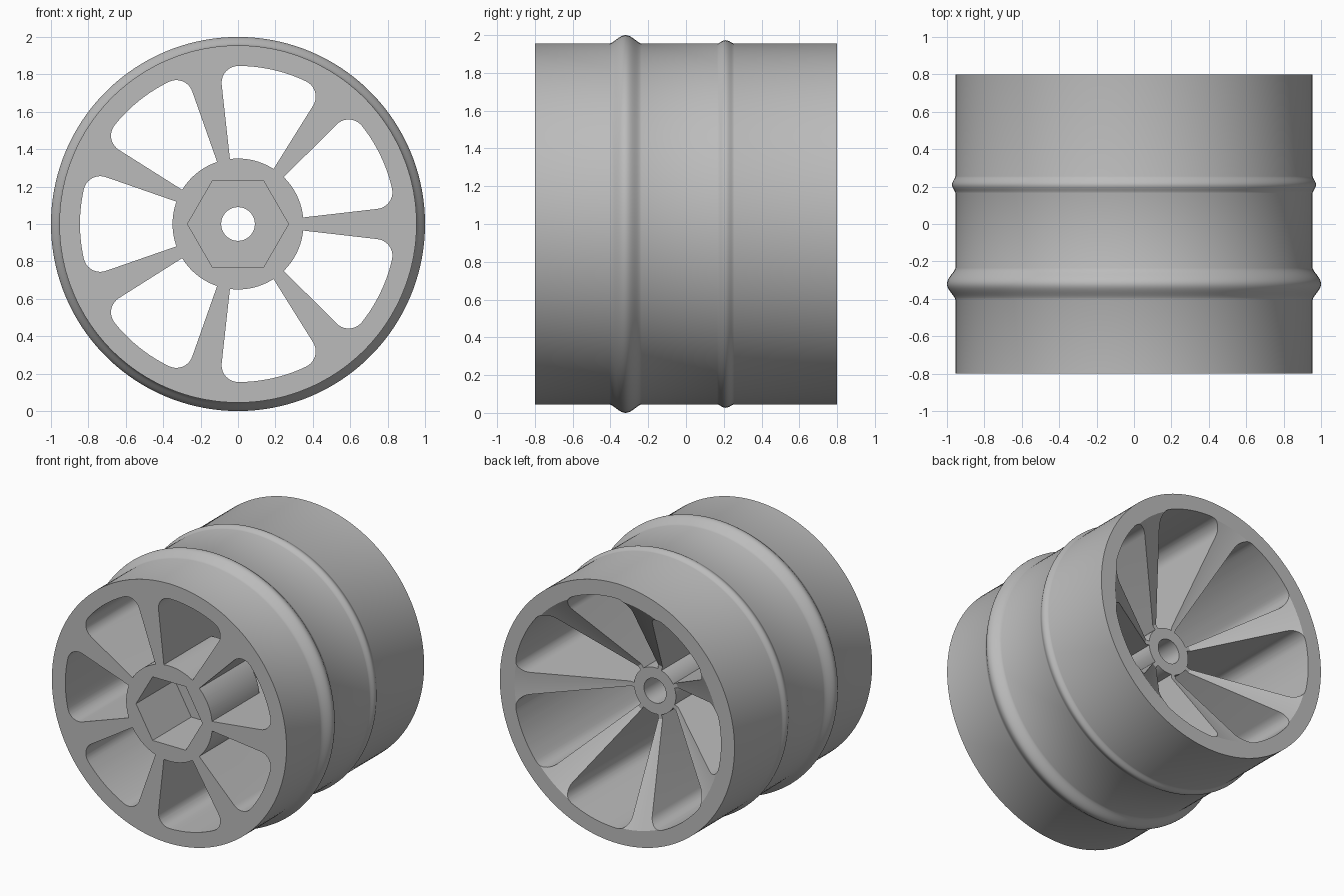
import bpy, bmesh
from math import sin, cos, tan, pi, asin, atan, radians

if "Cube" in bpy.data.objects:
    bpy.data.objects.remove(bpy.data.objects["Cube"], do_unlink=True)

SPOKES, RIM, WINDOW, HUB, TUBE, BORE = 7, 0.955, 0.845, 0.35, 0.17, 0.09
FRONT, BACK, HUB_BACK, CUP_BACK = -0.8, 0.8, 0.36, -0.25

grey = bpy.data.materials.new("plain grey")
grey.use_nodes = True
color = (0.5, 0.5, 0.5, 1)
grey.diffuse_color = color
grey.node_tree.nodes["Principled BSDF"].inputs["Base Color"].default_value = color


def finish(name, bm):
    """Turn a bmesh into an object standing at axle height."""
    bmesh.ops.recalc_face_normals(bm, faces=bm.faces)
    mesh = bpy.data.meshes.new(name)
    bm.to_mesh(mesh)
    bm.free()
    mesh.materials.append(grey)
    ob = bpy.data.objects.new(name, mesh)
    ob.location.z = 1
    bpy.context.collection.objects.link(ob)
    return ob


def lathe(name, profile, segs=140):
    """Revolve a closed (radius, y) profile around the y axis."""
    bm = bmesh.new()
    rings = [[bm.verts.new((r * cos(2 * pi * i / segs), y, r * sin(2 * pi * i / segs)))
              for r, y in profile] for i in range(segs)]
    n = len(profile)
    for i in range(segs):
        a, b = rings[i], rings[(i + 1) % segs]
        for j in range(n):
            k = (j + 1) % n
            bm.faces.new((a[j], a[k], b[k], b[j]))
    return finish(name, bm)


def prism(bm, outline, y0, y1):
    """Extrude an (x, z) outline along y."""
    ends = [[bm.verts.new((x, y, z)) for x, z in outline] for y in (y0, y1)]
    bm.faces.new(ends[0])
    bm.faces.new(ends[1])
    n = len(outline)
    for i in range(n):
        j = (i + 1) % n
        bm.faces.new((ends[0][i], ends[0][j], ends[1][j], ends[1][i]))


def cut(target, cutter):
    """Subtract one object from another and discard the cutter."""
    mod = target.modifiers.new("cut", 'BOOLEAN')
    mod.operation = 'DIFFERENCE'
    mod.solver = 'EXACT'
    mod.object = cutter
    bpy.ops.object.select_all(action='DESELECT')
    bpy.context.view_layer.objects.active = target
    target.select_set(True)
    bpy.ops.object.modifier_apply(modifier=mod.name)
    bpy.data.objects.remove(cutter, do_unlink=True)


def ridge(y, width, height, steps=14):
    """Rounded bead on the rim, as profile points."""
    ts = [2 * i / steps - 1 for i in range(steps + 1)]
    return [(RIM + height * max(0, (1 + cos(pi * t)) / 2) ** 0.75, y + width * t) for t in ts]


def window_outline():
    """Opening between two spokes, with rounded outer corners."""
    half, fillet = pi / SPOKES, 0.09
    lean, offset = atan(0.115), -0.005
    mid = WINDOW - fillet
    phi = lean + asin((fillet + offset * cos(lean)) / mid)
    side = [(0.12, offset + 0.12 * tan(lean))]
    start = lean - pi / 2
    for i in range(11):
        a = start + (phi - start) * i / 10
        side.append((mid * cos(phi) + fillet * cos(a), mid * sin(phi) + fillet * sin(a)))
    arc = [phi + (2 * half - 2 * phi) * i / 14 for i in range(1, 14)]
    outer = [(WINDOW * cos(a), WINDOW * sin(a)) for a in arc]
    c, s = cos(2 * half), sin(2 * half)
    mirrored = [(x * c + z * s, x * s - z * c) for x, z in reversed(side)]
    return side + outer + mirrored


# Wheel body: rim with two beads, dished back and bored hub
wheel = lathe("wheel", [(BORE, FRONT), (RIM, FRONT)]
              + ridge(-0.32, 0.085, 0.045) + ridge(0.21, 0.045, 0.018)
              + [(RIM, BACK), (0.835, BACK), (0.2, HUB_BACK), (BORE, HUB_BACK)])

# Openings between the spokes, leaving the stepped hub standing
bm = bmesh.new()
outline = window_outline()
for i in range(SPOKES):
    c, s = cos(2 * pi * i / SPOKES), sin(2 * pi * i / SPOKES)
    prism(bm, [(x * c - z * s, x * s + z * c) for x, z in outline], -1, 1)
windows = finish("window_cutter", bm)
hub = lathe("hub_keeper", [(0.05, -1.2), (HUB, -1.2), (HUB, CUP_BACK),
                           (TUBE, CUP_BACK), (TUBE, 1.2), (0.05, 1.2)])
cut(windows, hub)
cut(wheel, windows)

# Hexagonal socket in the front of the hub
bm = bmesh.new()
prism(bm, [(0.27 * cos(pi * i / 3), 0.27 * sin(pi * i / 3)) for i in range(6)], -1, -0.35)
cut(wheel, finish("socket_cutter", bm))

# Smooth curved walls, crisp edges
bpy.ops.object.select_all(action='DESELECT')
bpy.context.view_layer.objects.active = wheel
wheel.select_set(True)
bpy.ops.object.shade_smooth_by_angle(angle=radians(30))
